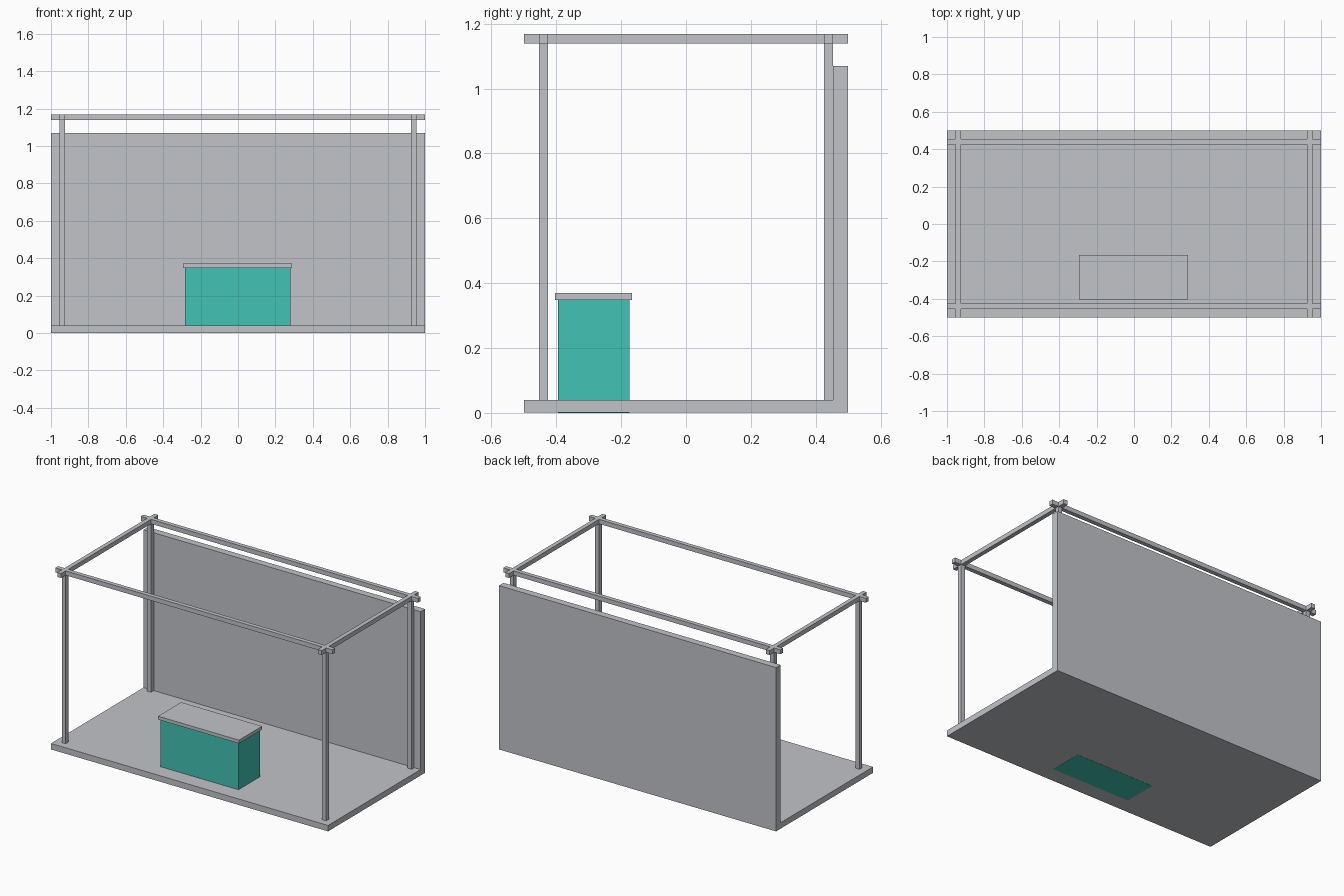
import bpy
import bmesh

cube = bpy.data.objects.get("Cube")
if cube:
    bpy.data.objects.remove(cube, do_unlink=True)


def make_material(name, rgb):
    mat = bpy.data.materials.new(name)
    mat.use_nodes = True
    colour = (*rgb, 1.0)
    mat.diffuse_color = colour
    mat.node_tree.nodes["Principled BSDF"].inputs["Base Color"].default_value = colour
    return mat


grey = make_material("light grey", (0.533, 0.552, 0.584))
teal = make_material("teal", (0.054, 0.539, 0.456))


def extrude_profile(name, outline, start, end, mat):
    """Extrude a (y, z) outline along x from start to end."""
    bm = bmesh.new()
    face = bm.faces.new([bm.verts.new((start, y, z)) for y, z in outline])
    new = bmesh.ops.extrude_face_region(bm, geom=[face])["geom"]
    verts = [g for g in new if isinstance(g, bmesh.types.BMVert)]
    bmesh.ops.translate(bm, verts=verts, vec=(end - start, 0, 0))
    bmesh.ops.recalc_face_normals(bm, faces=bm.faces)
    mesh = bpy.data.meshes.new(name)
    bm.to_mesh(mesh)
    bm.free()
    mesh.materials.append(mat)
    obj = bpy.data.objects.new(name, mesh)
    bpy.context.collection.objects.link(obj)
    return obj


def box(name, x, y, z, mat):
    """Box given by its (min, max) range on each axis."""
    outline = [(y[0], z[0]), (y[1], z[0]), (y[1], z[1]), (y[0], z[1])]
    return extrude_profile(name, outline, x[0], x[1], mat)


def around(centre, half):
    return (centre - half, centre + half)


FLOOR_TOP, WALL_TOP, WALL_FRONT = 0.04, 1.07, 0.454
RAIL_BOTTOM, RAIL_TOP = 1.139, 1.168
POST_X, POST_Y, HALF = 0.94, 0.44, 0.014
BASE = 0.001  # the counter's underside shows flush through the floor

# Floor and back wall as one L-shaped section
extrude_profile("floor_and_back_wall", [
    (-0.5, BASE), (0.5, BASE), (0.5, WALL_TOP), (WALL_FRONT, WALL_TOP),
    (WALL_FRONT, FLOOR_TOP), (-0.5, FLOOR_TOP)], -1, 1, grey)

# Corner posts
for side, sx in (("left", 1), ("right", -1)):
    for end, sy in (("front", -1), ("back", 1)):
        box(f"{end}_{side}_post", around(sx * POST_X, HALF),
            around(sy * POST_Y, HALF), (FLOOR_TOP, RAIL_BOTTOM), grey)

# Top rails crossing over the posts
rail_z = (RAIL_BOTTOM, RAIL_TOP)
for end, sy in (("front", -1), ("back", 1)):
    box(f"{end}_rail", (-1, 1), around(sy * POST_Y, HALF), rail_z, grey)
for side, sx in (("left", 1), ("right", -1)):
    box(f"{side}_rail", around(sx * POST_X, HALF), (-0.5, 0.5), rail_z, grey)

# Counter with an overhanging top
box("counter_body", around(-0.002, 0.282), around(-0.285, 0.11), (0, 0.348), teal)
box("counter_top", around(-0.002, 0.292), around(-0.285, 0.119), (0.348, 0.37), grey)
